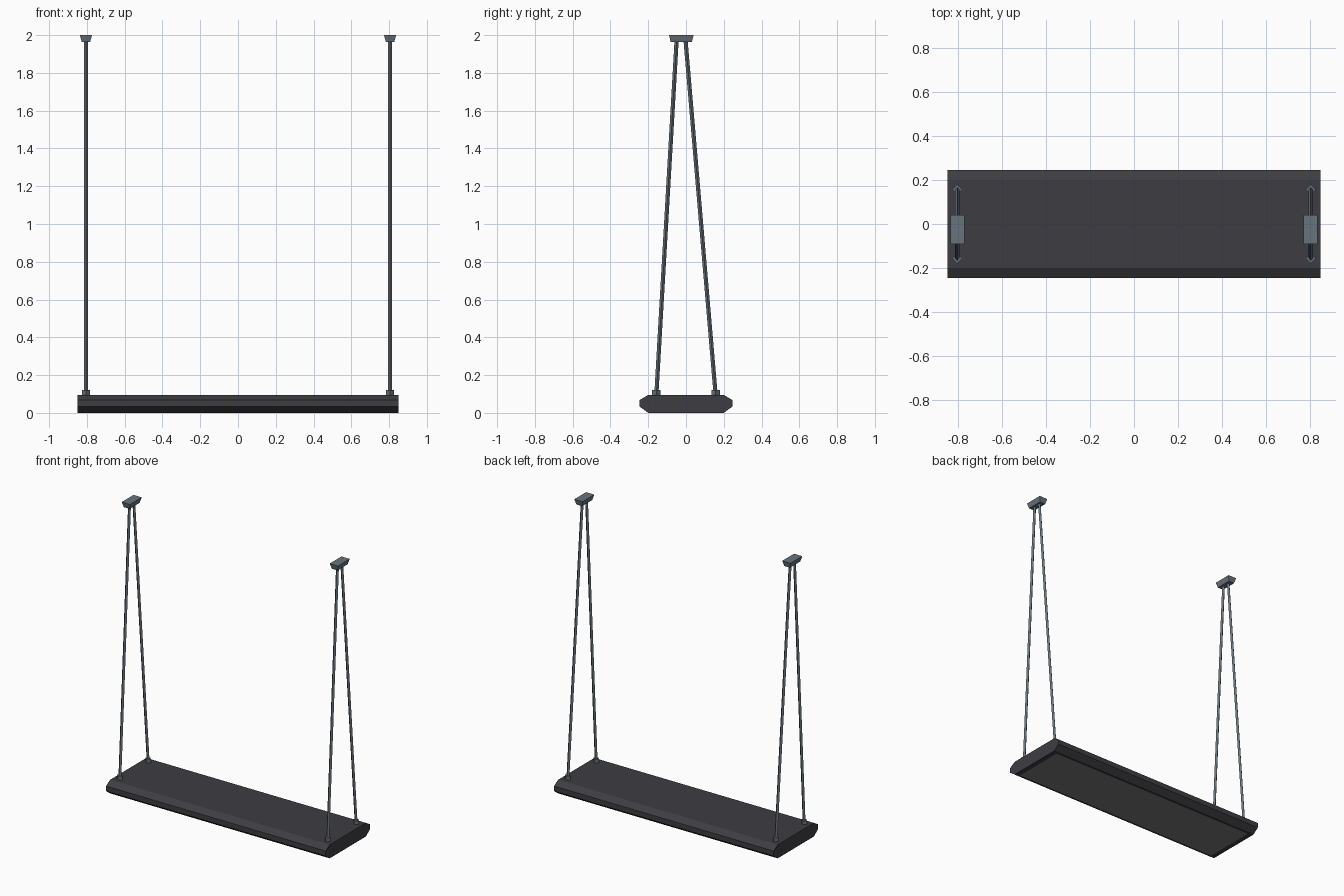
import bpy
import bmesh

if "Cube" in bpy.data.objects:
    bpy.data.objects.remove(bpy.data.objects["Cube"])


def material(name, rgb):
    m = bpy.data.materials.new(name)
    m.diffuse_color = (*rgb, 1.0)
    m.use_nodes = True
    m.node_tree.nodes["Principled BSDF"].inputs["Base Color"].default_value = m.diffuse_color
    return m


charcoal = material("charcoal", (0.048, 0.046, 0.054))
steel = material("blue grey steel", (0.14, 0.175, 0.20))
diffuser = material("grey diffuser", (0.19, 0.19, 0.19))


def loft(name, start, end, mats):
    """Closed solid between two matching loops of points."""
    bm = bmesh.new()
    a = [bm.verts.new(p) for p in start]
    b = [bm.verts.new(p) for p in end]
    n = len(a)
    bm.faces.new(a)
    bm.faces.new(b)
    for i in range(n):
        j = (i + 1) % n
        bm.faces.new((a[i], a[j], b[j], b[i]))
    bmesh.ops.recalc_face_normals(bm, faces=bm.faces[:])
    me = bpy.data.meshes.new(name)
    bm.to_mesh(me)
    bm.free()
    for m in mats:
        me.materials.append(m)
    ob = bpy.data.objects.new(name, me)
    bpy.context.collection.objects.link(ob)
    return ob


def diamond(x, y, z, r):
    return [(x + r, y, z), (x, y + r, z), (x - r, y, z), (x, y - r, z)]


def rectangle(x, y, z, hx, hy):
    return [(x + i * hx, y + j * hy, z) for i, j in ((1, 1), (-1, 1), (-1, -1), (1, -1))]


# Lamp housing: eight-sided bar profile along x
half = [(0.20, 0.0), (0.245, 0.033), (0.245, 0.068), (0.20, 0.095)]
profile = half + [(-y, z) for y, z in reversed(half)]
housing = loft("lamp_housing", [(-0.85, y, z) for y, z in profile],
               [(0.85, y, z) for y, z in profile], [charcoal, diffuser])

# Diffuser panel: inset of the underside, moved to its final margins
bm = bmesh.new()
bm.from_mesh(housing.data)
bottom = min(bm.faces, key=lambda f: f.calc_center_median().z)
bmesh.ops.inset_region(bm, faces=[bottom], thickness=0.02, use_even_offset=True)
for v in bottom.verts:
    v.co.x = 0.815 if v.co.x > 0 else -0.815
    v.co.y = 0.185 if v.co.y > 0 else -0.185
bottom.material_index = 1
bm.to_mesh(housing.data)
bm.free()

# Suspension at both ends: ceiling mount, two rods and two feet
for side, x in (("left", -0.805), ("right", 0.805)):
    loft(side + "_ceiling_mount", rectangle(x, -0.025, 1.963, 0.022, 0.056),
         rectangle(x, -0.025, 2.0, 0.032, 0.065), [steel])
    for end, y, top_y in (("front", -0.157, -0.05), ("back", 0.157, -0.002)):
        loft(f"{side}_{end}_rod", diamond(x, y, 0.095, 0.011),
             diamond(x, top_y, 1.968, 0.011), [steel])
        loft(f"{side}_{end}_foot", diamond(x, y, 0.09, 0.022),
             diamond(x, y, 0.12, 0.022), [steel])
